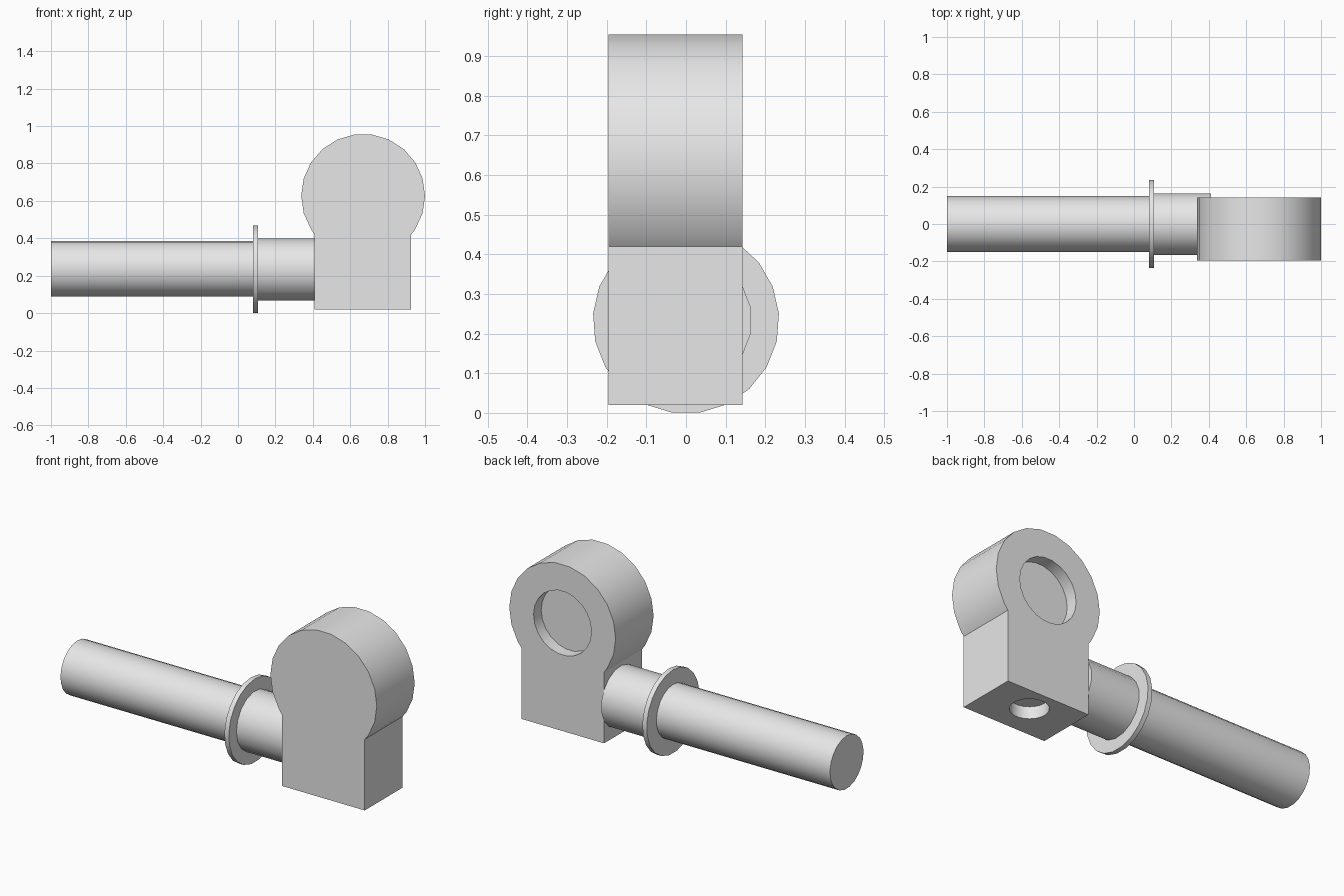
import bpy, bmesh
from math import cos, sin, tau, pi, radians
from mathutils import Vector

cube = bpy.data.objects.get("Cube")
if cube:
    bpy.data.objects.remove(cube, do_unlink=True)

grey = bpy.data.materials.new("plain_grey")
grey.use_nodes = True
GREY = (0.8, 0.8, 0.8, 1)
grey.diffuse_color = GREY
grey.node_tree.nodes["Principled BSDF"].inputs["Base Color"].default_value = GREY


def prism(name, outline, offset):
    """Extrude a closed outline along an offset vector."""
    bm = bmesh.new()
    face = bm.faces.new([bm.verts.new(p) for p in outline])
    ext = bmesh.ops.extrude_face_region(bm, geom=[face], use_keep_orig=True)
    moved = [g for g in ext["geom"] if isinstance(g, bmesh.types.BMVert)]
    bmesh.ops.translate(bm, verts=moved, vec=Vector(offset))
    bmesh.ops.recalc_face_normals(bm, faces=bm.faces)
    mesh = bpy.data.meshes.new(name)
    bm.to_mesh(mesh)
    bm.free()
    mesh.materials.append(grey)
    obj = bpy.data.objects.new(name, mesh)
    bpy.context.collection.objects.link(obj)
    return obj


def activate(obj):
    bpy.ops.object.select_all(action="DESELECT")
    obj.select_set(True)
    bpy.context.view_layer.objects.active = obj


def smooth(obj):
    activate(obj)
    bpy.ops.object.shade_smooth_by_angle(angle=radians(30))


def cut(obj, cutter):
    activate(obj)
    mod = obj.modifiers.new("pocket", "BOOLEAN")
    mod.operation = "DIFFERENCE"
    mod.solver = "EXACT"
    mod.object = cutter
    bpy.ops.object.modifier_apply(modifier=mod.name)
    bpy.data.objects.remove(cutter, do_unlink=True)


def rod(name, x0, x1, radius, sides, z, start):
    ring = [start + tau * i / sides for i in range(sides)]
    pts = [(x0, radius * cos(a), z + radius * sin(a)) for a in ring]
    smooth(prism(name, pts, (x1 - x0, 0, 0)))


# Shaft, flange and collar along x
AXIS_Z = 0.233
rod("shaft", -1.0, 0.09, 0.149, 21, AXIS_Z + 0.004, pi / 2)
rod("flange", 0.08, 0.107, 0.235, 21, AXIS_Z, pi / 2)
rod("collar", 0.1, 0.411, 0.167, 17, AXIS_Z, pi)

# Head: square foot joined to a round top, extruded in depth
CX, CZ, FRONT, BACK = 0.669, 0.627, -0.195, 0.142
SIDES, RADIUS = 22, 0.331
outline = [(0.41, 0.02), (0.925, 0.02), (0.925, 0.42)]
for k in range(-2, 14):
    a = tau * k / SIDES
    outline.append((CX + RADIUS * cos(a), CZ + RADIUS * sin(a)))
outline.append((0.41, 0.42))
head = prism("head", [(x, FRONT, z) for x, z in outline], (0, BACK - FRONT, 0))

# Shallow round pockets in the back and underside of the head
DEPTH = 0.068
circle = [(cos(tau * i / SIDES), sin(tau * i / SIDES)) for i in range(SIDES)]
cut(head, prism("back_pocket",
                [(CX + 0.18 * c, BACK - DEPTH, CZ + 0.18 * s) for c, s in circle],
                (0, 0.2, 0)))
cut(head, prism("foot_pocket",
                [(CX + 0.098 * c, 0.098 * s, 0.02 + DEPTH) for c, s in circle],
                (0, 0, -0.2)))
smooth(head)
